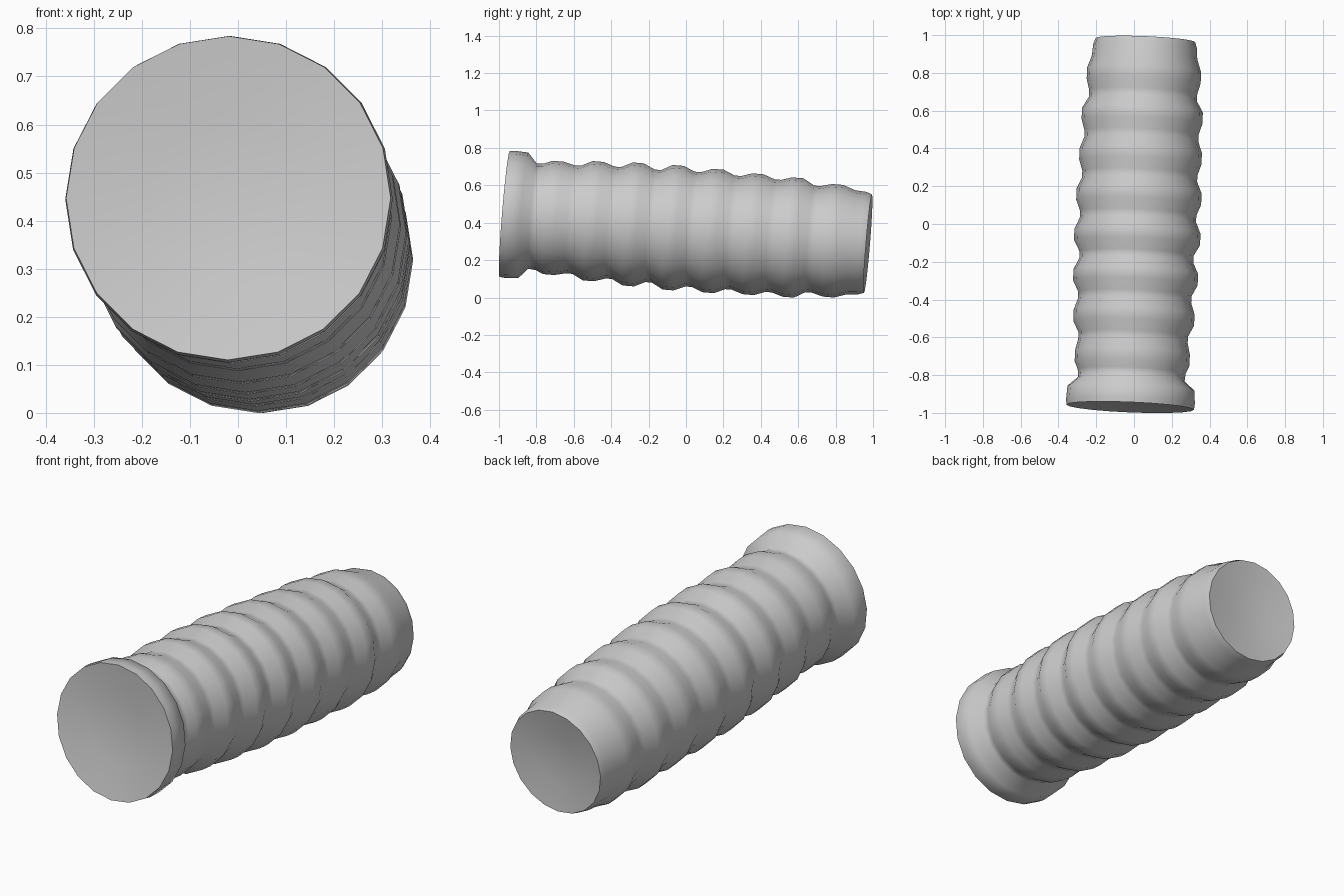
import bpy, bmesh, math
from mathutils import Vector

if "Cube" in bpy.data.objects:
    bpy.data.objects.remove(bpy.data.objects["Cube"])

SIDES = 20
START, END = Vector((-0.02, -0.97, 0.447)), Vector((0.06, 0.973, 0.288))
axis = (END - START).normalized()
right = axis.cross(Vector((0, 0, 1))).normalized()
up = right.cross(axis)
length = (END - START).length

grey = bpy.data.materials.new("light grey")
grey.diffuse_color = (0.6, 0.6, 0.6, 1)
grey.use_nodes = True
grey.node_tree.nodes["Principled BSDF"].inputs["Base Color"].default_value = grey.diffuse_color

# Profile along the axis: flange, neck, eight soft ridges, plain end
profile = [(0, 0.338), (0.03, 0.341), (0.1, 0.337), (0.15, 0.282), (0.19, 0.286)]
peaks = [0.304, 0.32, 0.33, 0.334, 0.331, 0.324, 0.32, 0.302]
valleys = [0.29, 0.3, 0.302, 0.308, 0.305, 0.302, 0.286]
for i, r in enumerate(peaks):
    t = 0.262 + i * 0.2145
    profile += [(t - 0.03, r), (t + 0.03, r)]
    if i < len(valleys):
        profile += [(t + 0.09, valleys[i]), (t + 0.125, valleys[i])]
profile += [(1.86, 0.279), (1.92, 0.275), (length, 0.264)]

bm = bmesh.new()


def ring(t, r):
    c = START + axis * t
    angles = [2 * math.pi * k / SIDES for k in range(SIDES)]
    return [bm.verts.new(c + (right * math.sin(a) + up * math.cos(a)) * r) for a in angles]


def bridge(a, b):
    for k in range(SIDES):
        j = (k + 1) % SIDES
        bm.faces.new((a[k], a[j], b[j], b[k]))


# Ridged wall
rings = [ring(t, r) for t, r in profile]
for a, b in zip(rings, rings[1:]):
    bridge(a, b)

# Slightly dished end caps
for rim, t, r, inward in ((rings[0], 0, 0.338, 1), (rings[-1], length, 0.264, -1)):
    depth = 0.1 * r * inward
    inner = ring(t + depth * 0.75, r * 0.5)
    bridge(rim, inner)
    centre = bm.verts.new(START + axis * (t + depth))
    for k in range(SIDES):
        bm.faces.new((inner[k], inner[(k + 1) % SIDES], centre))

bmesh.ops.recalc_face_normals(bm, faces=bm.faces)
mesh = bpy.data.meshes.new("ridged_grip")
bm.to_mesh(mesh)
bm.free()
grip = bpy.data.objects.new("ridged_grip", mesh)
bpy.context.collection.objects.link(grip)
mesh.materials.append(grey)

# Smooth wall with crisp end rims
bpy.context.view_layer.objects.active = grip
grip.select_set(True)
bpy.ops.object.shade_smooth_by_angle(angle=math.radians(55))
